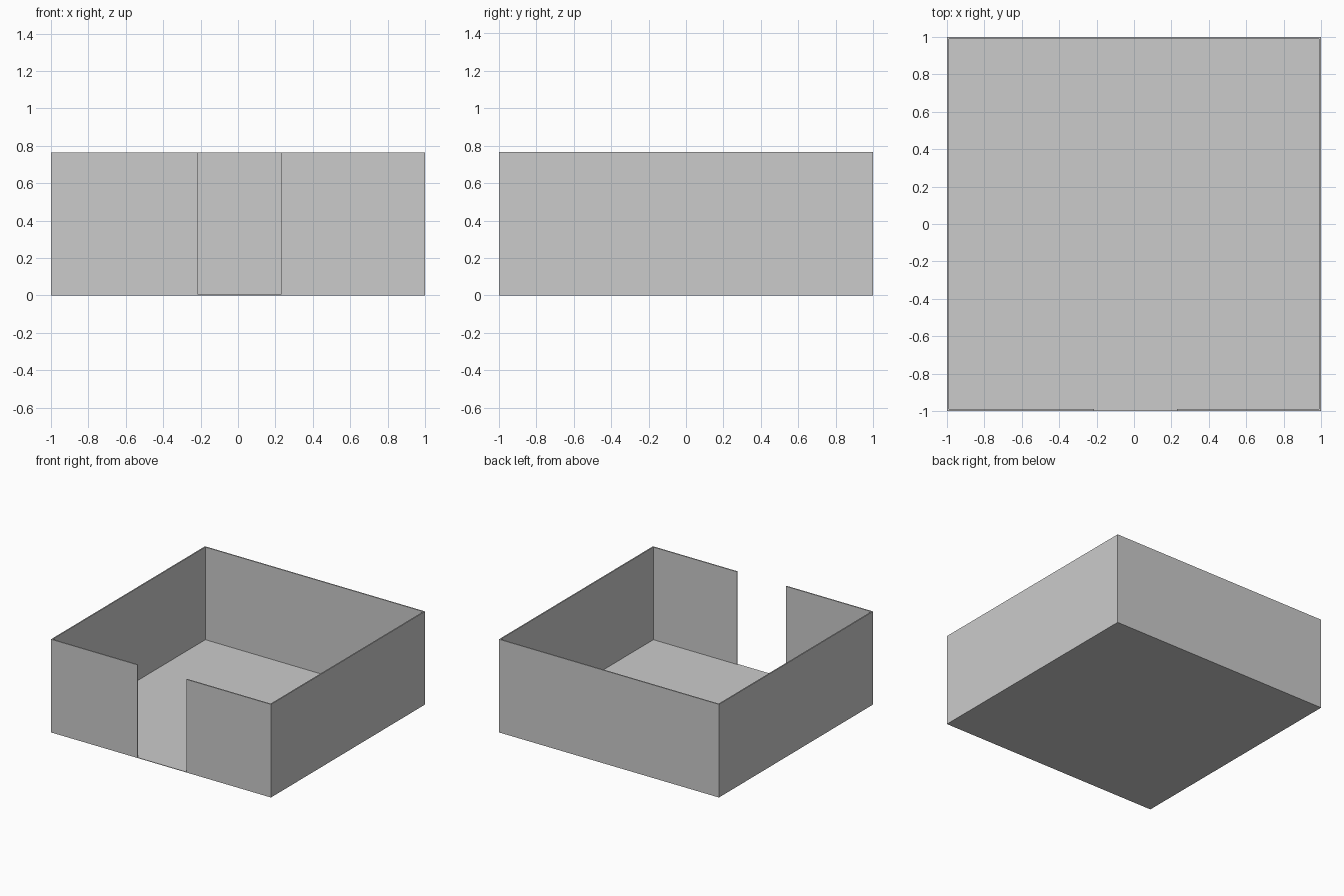
import bpy

if "Cube" in bpy.data.objects:
    bpy.data.objects.remove(bpy.data.objects["Cube"])

H = 0.765      # wall height
T = 0.01       # wall thickness
F = 0.004      # floor thickness
GAP = (-0.215, 0.23)  # doorway in the front wall


def box(name, x, y, z):
    """Box spanning the given (min, max) ranges."""
    bpy.ops.mesh.primitive_cube_add(size=1)
    ob = bpy.context.object
    ob.name = name
    ob.location = [(r[0] + r[1]) / 2 for r in (x, y, z)]
    ob.scale = [r[1] - r[0] for r in (x, y, z)]
    bpy.ops.object.transform_apply(location=True, rotation=False, scale=True)
    return ob


# floor slab
box("floor", (-1, 1), (-1, 1), (0, F))

# full back and side walls
box("back_wall", (-1, 1), (1 - T, 1), (F, H))
box("left_wall", (-1, -1 + T), (-1 + T, 1 - T), (F, H))
box("right_wall", (1 - T, 1), (-1 + T, 1 - T), (F, H))

# front wall halves either side of the doorway
box("front_wall_left", (-1, GAP[0]), (-1, -1 + T), (F, H))
box("front_wall_right", (GAP[1], 1), (-1, -1 + T), (F, H))
